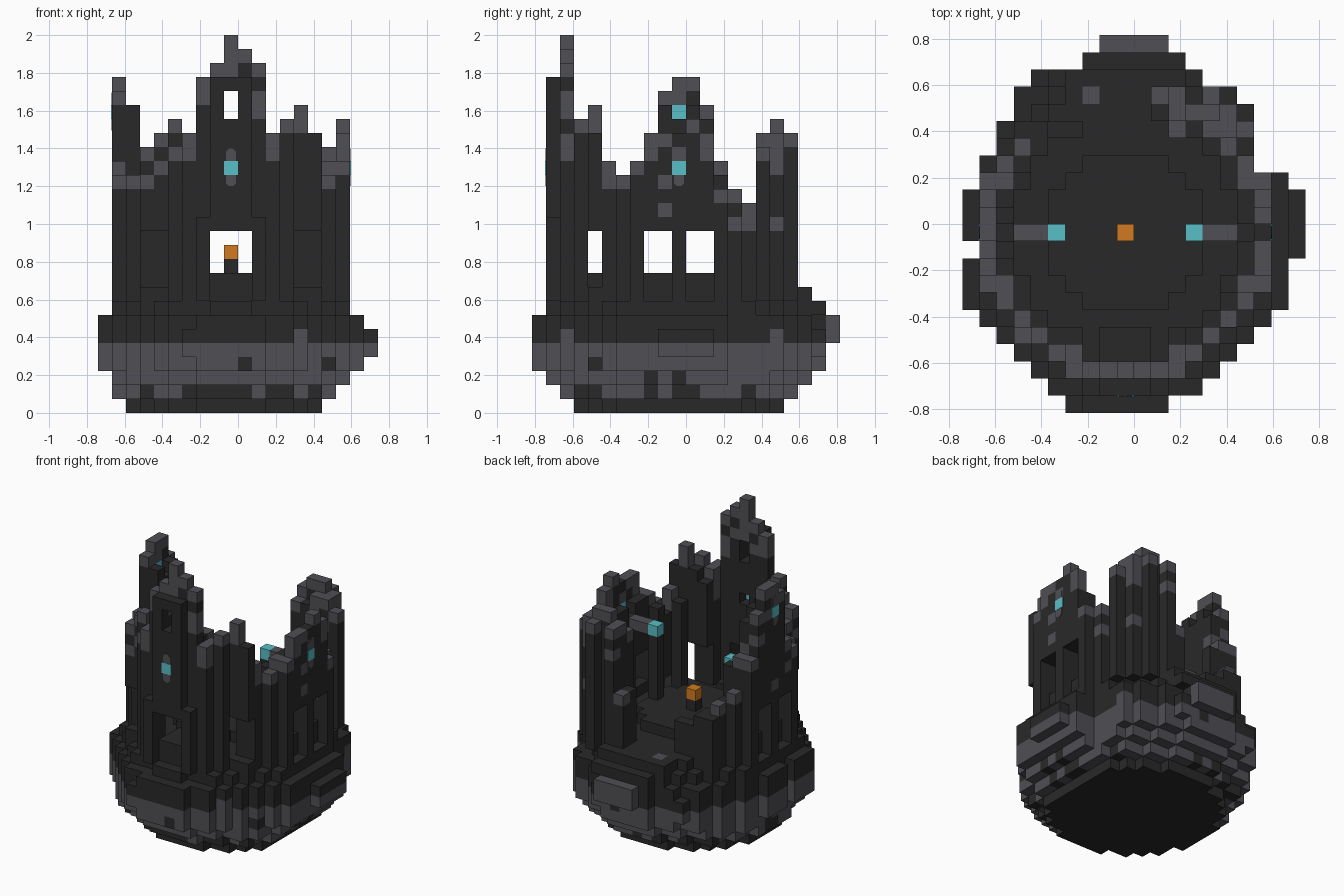
import bpy
import bmesh
import random
from math import hypot
from mathutils import Vector

random.seed(4)
V = 2 / 27  # edge of one cube

if "Cube" in bpy.data.objects:
    bpy.data.objects.remove(bpy.data.objects["Cube"])


def material(name, rgb):
    m = bpy.data.materials.new(name)
    m.use_nodes = True
    m.diffuse_color = (*rgb, 1)
    m.node_tree.nodes["Principled BSDF"].inputs["Base Color"].default_value = (*rgb, 1)
    return m


DARK, GREY, CYAN, ORANGE = range(4)
MATS = [material("dark stone", (0.022, 0.022, 0.022)),
        material("grey stone", (0.079, 0.077, 0.088)),
        material("cyan crystal", (0.1, 0.52, 0.57)),
        material("orange flame", (0.64, 0.195, 0.015))]


def finish(name, bm):
    me = bpy.data.meshes.new(name)
    bm.to_mesh(me)
    bm.free()
    for m in MATS:
        me.materials.append(m)
    ob = bpy.data.objects.new(name, me)
    bpy.context.collection.objects.link(ob)


def build(name, cells):
    """Skin a set of cubes {(x, y, z): colour} with its exposed faces."""
    bm = bmesh.new()
    axes = [Vector((1, 0, 0)), Vector((0, 1, 0)), Vector((0, 0, 1))]
    for cell, colour in cells.items():
        mid = Vector(cell) + Vector((0.5, 0.5, 0.5))
        for a in range(3):
            for s in (-1, 1):
                n = axes[a] * s
                if tuple(int(c) for c in Vector(cell) + n) in cells:
                    continue
                u, v = axes[(a + 1) % 3] / 2, axes[(a + 2) % 3] / 2 * s
                pts = [mid + n / 2 + p for p in (-u - v, u - v, u + v, v - u)]
                bm.faces.new([bm.verts.new(p * V) for p in pts]).material_index = colour
    bmesh.ops.remove_doubles(bm, verts=bm.verts, dist=V / 100)
    finish(name, bm)


def box(xs, ys, zs, colour=DARK):
    return {(x, y, z): colour for x in range(*xs) for y in range(*ys) for z in range(*zs)}


def plate(name, centre, size, axis, colour, chamfer=0):
    """A thin plate facing along one axis, its outline corners chamfered."""
    bm = bmesh.new()
    bmesh.ops.create_cube(bm, size=1)
    for v in bm.verts:
        v.co = Vector([m + c * s for m, c, s in zip(centre, v.co, size)]) * V
    if chamfer:
        along = [e for e in bm.edges
                 if abs(e.verts[0].co[axis] - e.verts[1].co[axis]) > 1e-5]
        bmesh.ops.bevel(bm, geom=along, offset=chamfer * V, segments=1, affect="EDGES")
    for f in bm.faces:
        f.material_index = colour
    finish(name, bm)


def radius(x, y):
    return hypot(x + 1, y + 1)


# Floating rock bowl: outline per row, then radius and x, y limits per layer
LEFT_EDGE = [4, 5, 6, 7, 8, 9, 10, 10, 10, 9, 10, 10, 10, 9, 9, 8, 8, 7, 7, 6, 3, 2]
RIGHT_EDGE = [2, 4, 5, 6, 7, 8, 9, 9, 9, 10, 10, 10, 10, 9, 7, 7, 7, 7, 6, 4, 3, 2]
LAYERS = [(7.6, -8, 6, -8, 7), (8.5, -9, 7, -9, 8), (9.3, -9, 8, -10, 9),
          (10.2, -10, 9, -11, 10), (11, -10, 10, -11, 10), (11, -10, 10, -11, 11),
          (10.2, -10, 9, -11, 11), (9.1, -9, 8, -10, 10)]
rock = {}
for z, (r, x0, x1, y0, y1) in enumerate(LAYERS):
    for y in range(y0, y1):
        for x in range(max(x0, -LEFT_EDGE[y + 11]), min(x1, RIGHT_EDGE[y + 11])):
            if radius(x, y) <= r:
                chance = {1: 0.55, 2: 0.9, 3: 0.95, 4: 0.92, 5: 0.06}.get(z, 0)
                rock[x, y, z] = GREY if random.random() < chance else DARK
rock.update(box((-2, 2), (10, 11), (5, 7), GREY))
build("rock_base", rock)

# Floor, back porch and centre platform
disc = [(x, y) for x in range(-10, 9) for y in range(-10, 9)]
floor = {(x, y, 8): DARK for x, y in disc if radius(x, y) < 6.6}
floor.update(box((-4, 3), (8, 9), (7, 9)))
floor.update(box((-3, 3), (9, 10), (7, 8)))
build("floor", floor)
build("platform", {(x, y, 9): DARK for x, y in disc if radius(x, y) <= 4.6})
build("gate_step", box((-2, 1), (-9, -6), (8, 10)))

# Ruined ring wall: broken heights across the front (by x) and along the sides (by y)
FRONT = dict(zip(range(-9, 8), [24, 23, 19, 20, 21, 20, 24, 25, 27, 26, 25, 20, 21, 22,
                                20, 19, 21]))
LEFT = dict(zip(range(-7, 6), [20, 18, 17, 17, 18, 23, 24, 24, 22, 18, 15, 14, 13]))
RIGHT = dict(zip(range(-7, 8), [22, 18, 17, 18, 20, 20, 20, 21, 20, 16, 16, 15, 20, 21, 20]))
CRYSTAL_HEIGHT = {"front": 17, "right": 17, "left": 21}


def wall_height(x, y, outer):
    if y > 5 and x < 1 or y == -8 and abs(x + 1) <= 2:
        return 9
    if y > 5 and x == 1:
        return 14
    if y <= -8:
        top = FRONT.get(x, 18)
    else:
        top = min((LEFT if x < -1 else RIGHT).get(y, 0), FRONT[x])
    if not outer:
        top = min(top - 1, 21) if y <= -7 else top - 1
    return max(top, 9)


def is_opening(x, y, z, outer):
    if x == -1 and y < -5:
        if z in (21, 22) or y > -10 and z == CRYSTAL_HEIGHT["front"]:
            return True
    if abs(x + 1) > 5:
        side = "left" if x < 0 else "right"
        if y == -1 and not outer and z == CRYSTAL_HEIGHT[side]:
            return True
        if y in (-3, -2, 0, 1) and (8 if outer else 10) <= z < 13:
            return True
    gate = -2 <= x <= 0 and y < -5 and 10 <= z < 13
    return gate or y == -7 and 9 <= z < 13


wall = {}
for x, y in disc:
    r = radius(x, y)
    limit = 9.45 if x > 3 and y > 4 else 8.6
    if not 6.6 <= r <= limit:
        continue
    outer = r > 7.5
    top = wall_height(x, y, outer)
    for z in range(8, top):
        if is_opening(x, y, z, outer):
            continue
        chance = 0.02
        if outer and z >= 13:
            chance = {1: 0.95, 2: 0.4, 3: 0.25}.get(top - z, 0.03)
        wall[x, y, z] = GREY if random.random() < chance else DARK
wall[-1, -9, 26] = GREY
for side, x in (("right", 7), ("left", -9)):
    wall[x, -1, CRYSTAL_HEIGHT[side]] = CYAN
build("ring_wall", wall)

# Gatehouse panel with jambs standing in front of the wall
panel = box((-2, 1), (-10, -9), (13, 24))
for x in (-3, 1):
    panel.update(box((x, x + 1), (-10, -9), (8, 14)))
panel = {c: m for c, m in panel.items() if not is_opening(*c, True)}
panel[-1, -10, CRYSTAL_HEIGHT["front"]] = CYAN
build("gate_panel", panel)

# Crystal windows: slim grey eight-sided frames with a cyan pane on the outer faces
for side, axis, face in (("front", 1, -10), ("right", 0, 8), ("left", 0, -9)):
    z = CRYSTAL_HEIGHT[side]
    for part, mid, tall, wide, thick, colour, chamfer in (
            ("frame", z + 0.55, 2.7, 0.74, 0.08, GREY, 0.24),
            ("pane", z + 0.5, 1, 1, 0.12, CYAN, 0)):
        centre, size = [-0.5, -0.5, mid], [wide, wide, tall]
        centre[axis], size[axis] = face, thick
        plate(f"{side}_window_{part}", centre, size, axis, colour, chamfer)

# Inner arms ending in crystals on pillars
for side, arm, tip, z in (("left", (-7, -5), (-5, -4), 15), ("right", (4, 6), (3, 4), 16)):
    build(side + "_arm", box(arm, (-1, 0), (z, z + 1), GREY))
    build(side + "_arm_crystal", box(tip, (-1, 0), (z, z + 1), CYAN))
    build(side + "_pillar", box(tip, (-1, 0), (9, z)))

# Centre pedestal with its flame
build("pedestal", box((-1, 0), (-1, 0), (10, 11)))
build("flame", box((-1, 0), (-1, 0), (11, 12), ORANGE))
